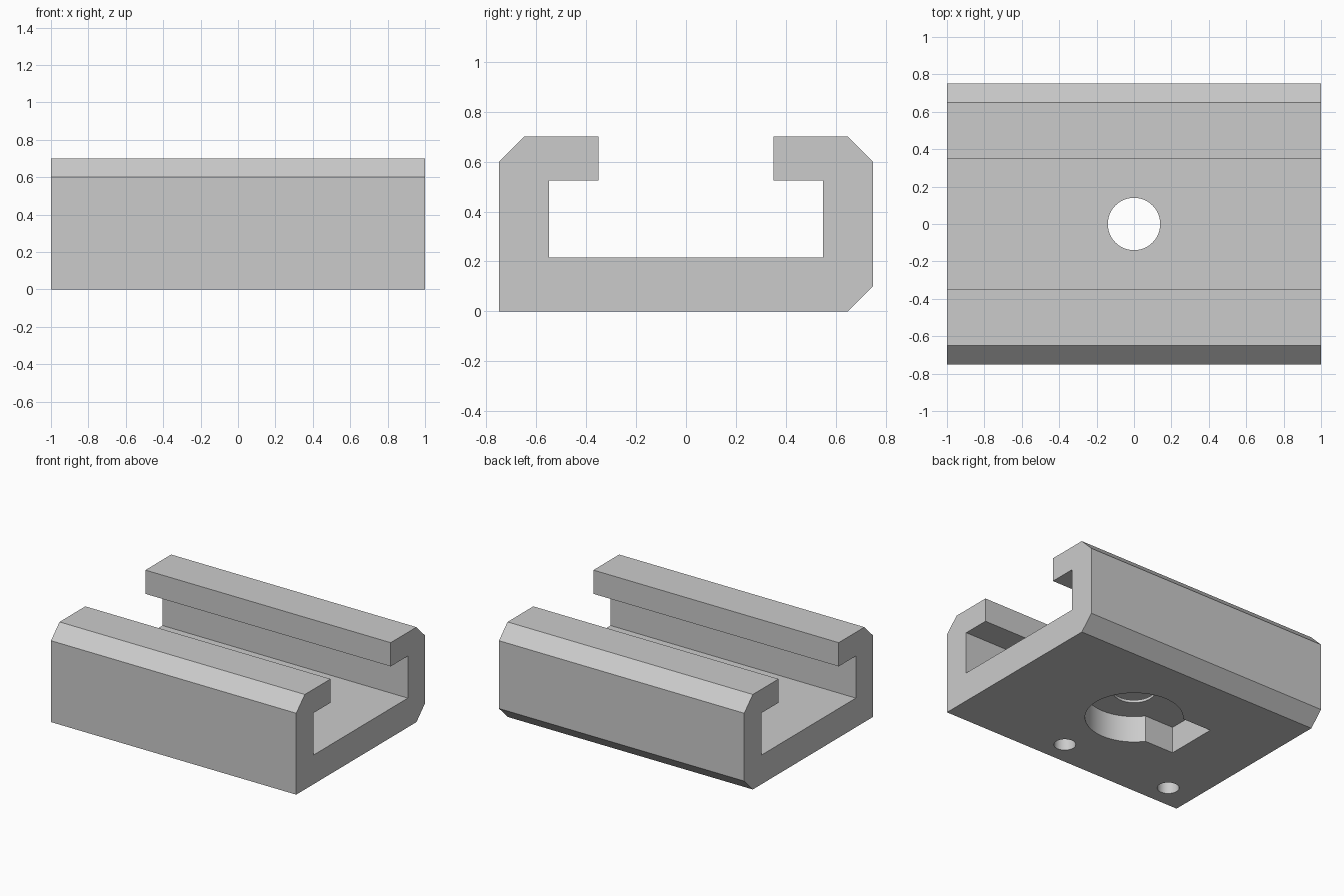
import bpy, bmesh

if "Cube" in bpy.data.objects:
    bpy.data.objects.remove(bpy.data.objects["Cube"], do_unlink=True)

# Single grey finish
grey = bpy.data.materials.new("plain grey")
grey.use_nodes = True
colour = (0.6, 0.6, 0.6, 1)
grey.diffuse_color = colour
grey.node_tree.nodes["Principled BSDF"].inputs["Base Color"].default_value = colour

# Channel cross-section (y, z), extruded along x
profile = [(-.75, 0), (.65, 0), (.75, .1), (.75, .6), (.65, .7), (.35, .7),
           (.35, .525), (.55, .525), (.55, .215), (-.55, .215), (-.55, .525),
           (-.35, .525), (-.35, .7), (-.65, .7), (-.75, .6)]
bm = bmesh.new()
end = bm.faces.new([bm.verts.new((-1, y, z)) for y, z in profile])
ext = bmesh.ops.extrude_face_region(bm, geom=[end])["geom"]
bmesh.ops.translate(bm, vec=(2, 0, 0),
                    verts=[e for e in ext if isinstance(e, bmesh.types.BMVert)])
bmesh.ops.recalc_face_normals(bm, faces=bm.faces)
mesh = bpy.data.meshes.new("channel_block")
bm.to_mesh(mesh)
bm.free()
block = bpy.data.objects.new("channel_block", mesh)
bpy.context.collection.objects.link(block)
mesh.materials.append(grey)


def cut(cutter):
    """Subtract the active cutter from the block and discard it."""
    cutter.hide_render = True
    cutter.data.materials.append(grey)
    bpy.ops.object.select_all(action='DESELECT')
    bpy.context.view_layer.objects.active = block
    block.select_set(True)
    mod = block.modifiers.new("cut", 'BOOLEAN')
    mod.operation = 'DIFFERENCE'
    mod.solver = 'EXACT'
    mod.object = cutter
    bpy.ops.object.modifier_apply(modifier=mod.name)
    bpy.data.objects.remove(cutter, do_unlink=True)


def drill(x, y, radius, depth):
    """Round hole from the underside up to the given depth."""
    bpy.ops.mesh.primitive_cylinder_add(vertices=64, radius=radius, depth=depth + .1,
                                        location=(x, y, (depth - .1) / 2))
    cut(bpy.context.object)


depth = .195
# Counterbore with its square side notch
drill(0, 0, .327, depth)
bpy.ops.mesh.primitive_cube_add(size=1, location=(-.25, 0, (depth - .1) / 2))
notch = bpy.context.object
notch.scale = (.5, .39, depth + .1)
bpy.context.view_layer.update()
cut(notch)

# Through hole in the floor
drill(0, 0, .14, .35)

# Two blind locating holes along the front edge
for x in (.12, -.78):
    drill(x, -.575, .073, .2)

# Smooth bores, crisp edges
bpy.context.view_layer.objects.active = block
block.select_set(True)
bpy.ops.object.shade_smooth_by_angle(angle=.5)
